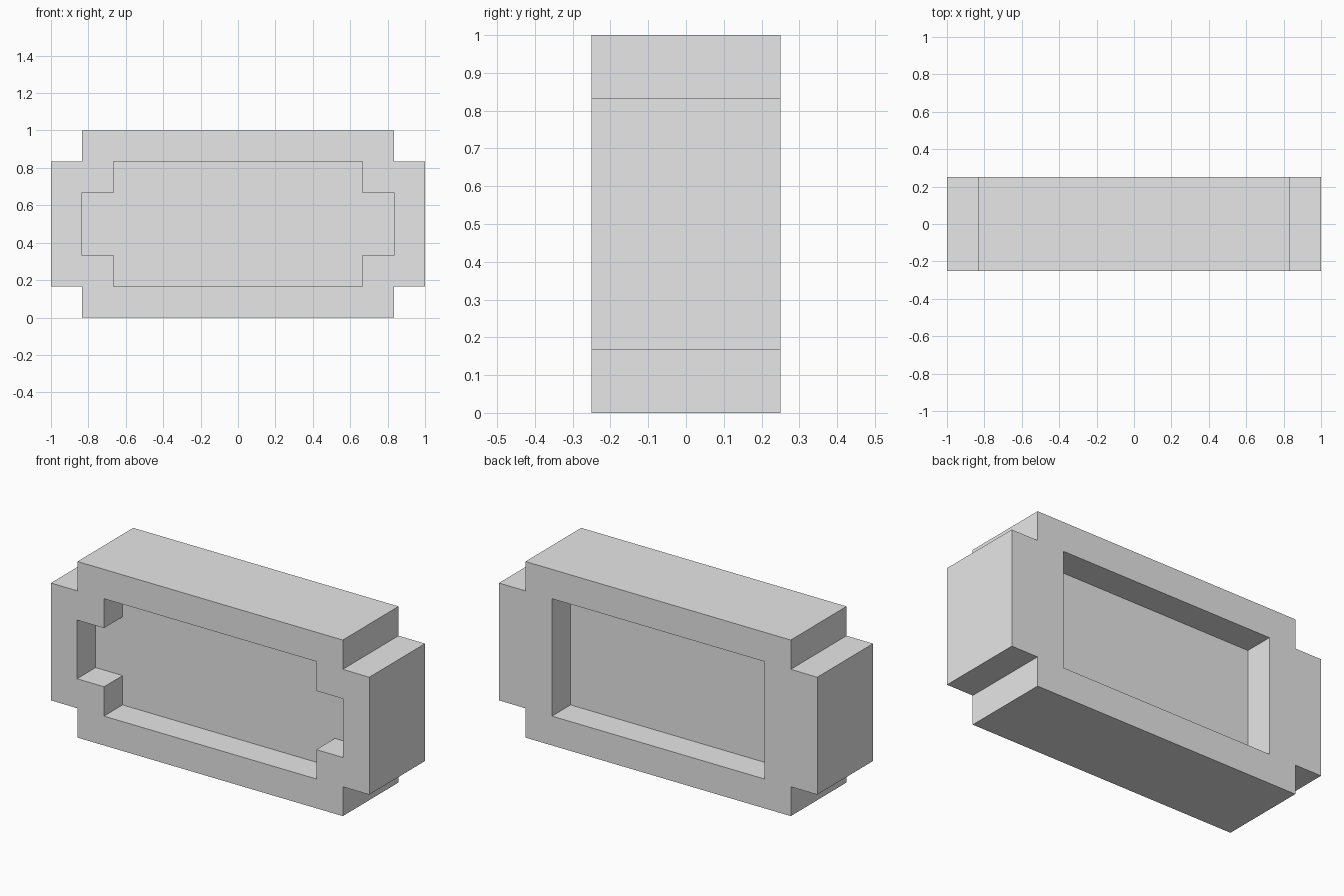
import bpy
import bmesh

cube = bpy.data.objects.get("Cube")
if cube:
    bpy.data.objects.remove(cube, do_unlink=True)

grey = bpy.data.materials.new("light grey")
grey.use_nodes = True
grey.diffuse_color = (0.8, 0.8, 0.8, 1)
grey.node_tree.nodes["Principled BSDF"].inputs["Base Color"].default_value = (0.8, 0.8, 0.8, 1)

STEP = 1 / 6        # width of each corner notch, wall and recess depth
HALF_DEPTH = 0.25
MID = 0.5           # height of the centre line


def notched(wide, narrow, tall, short):
    """Rectangle outline with a square notch in each corner."""
    quarter = [(wide, short), (narrow, short), (narrow, tall)]
    right = quarter + [(x, -z) for x, z in reversed(quarter)]
    return right[:3] + [(-x, z) for x, z in reversed(quarter)] + \
        [(-x, -z) for x, z in quarter] + right[3:]


def prism(name, outline, y0, y1):
    """Extrude an x-z outline from y0 to y1."""
    bm = bmesh.new()
    face = bm.faces.new([bm.verts.new((x, y0, z + MID)) for x, z in outline])
    grown = bmesh.ops.extrude_face_region(bm, geom=[face])["geom"]
    verts = [v for v in grown if isinstance(v, bmesh.types.BMVert)]
    bmesh.ops.translate(bm, verts=verts, vec=(0, y1 - y0, 0))
    bmesh.ops.recalc_face_normals(bm, faces=bm.faces)
    mesh = bpy.data.meshes.new(name)
    bm.to_mesh(mesh)
    bm.free()
    mesh.materials.append(grey)
    obj = bpy.data.objects.new(name, mesh)
    bpy.context.collection.objects.link(obj)
    return obj


# Main block with notched corners
body = prism("body", notched(1, 1 - STEP, MID, MID - STEP), -HALF_DEPTH, HALF_DEPTH)

# Notched recess in the front, plain rectangular recess in the back
w, h = 1 - 2 * STEP, MID - STEP
floor = HALF_DEPTH - STEP
cutters = [
    prism("front_recess_cutter", notched(0.836, w, h, h - STEP), -1, -floor),
    prism("back_recess_cutter", [(w, h), (-w, h), (-w, -h), (w, -h)], floor, 1),
]
for cutter in cutters:
    cutter.hide_render = True
    mod = body.modifiers.new(cutter.name, "BOOLEAN")
    mod.operation = "DIFFERENCE"
    mod.solver = "EXACT"
    mod.object = cutter

# Bake the recesses into the block and drop the cutters
bpy.context.view_layer.update()
evaluated = body.evaluated_get(bpy.context.evaluated_depsgraph_get())
carved = bpy.data.meshes.new_from_object(evaluated)
body.modifiers.clear()
body.data = carved
for cutter in cutters:
    bpy.data.objects.remove(cutter, do_unlink=True)
